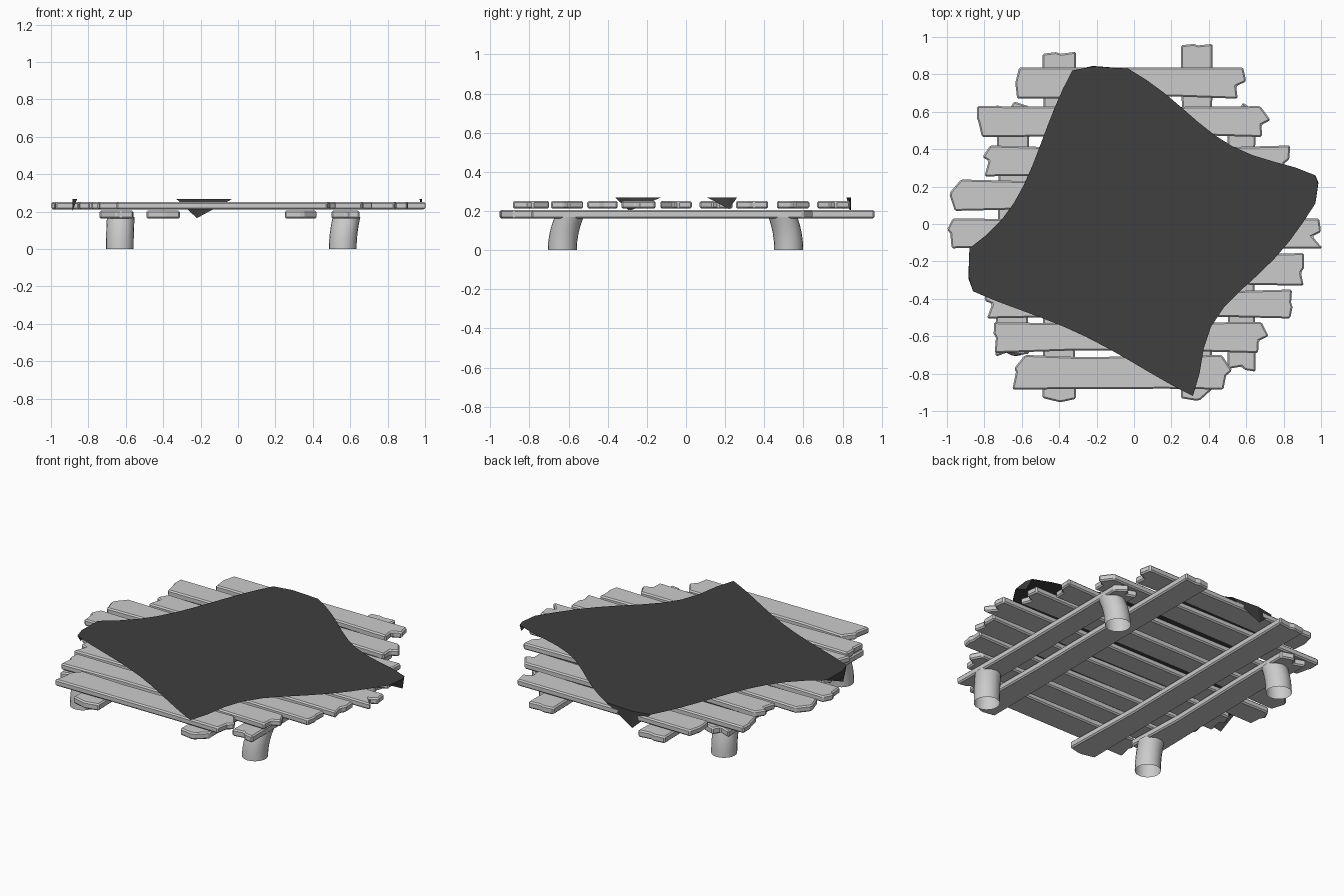
import bpy, bmesh, math, random
from mathutils import Vector

if "Cube" in bpy.data.objects:
    bpy.data.objects.remove(bpy.data.objects["Cube"])

random.seed(4)


def link(name, bm):
    me = bpy.data.meshes.new(name)
    bm.to_mesh(me)
    bm.free()
    ob = bpy.data.objects.new(name, me)
    bpy.context.collection.objects.link(ob)
    return ob


def board(name, a, b, lo, hi, z0, z1, along_y=False):
    """Rough-cut board from a to b, lo to hi wide, with jagged ends and wavy sides."""
    w = hi - lo
    jag = lambda s: s * random.uniform(-0.2, 1) * 0.06
    outline = [(a + jag(1), lo), (a + jag(1), lo + w * 0.5), (a, lo + w * 0.62), (a + jag(1), hi)]
    outline += [(a + (b - a) * t, hi - random.uniform(0, 0.015)) for t in (0.3, 0.7)]
    outline += [(b + jag(-1), hi), (b, lo + w * 0.55), (b + jag(-1), lo + w * 0.4), (b + jag(-1), lo)]
    outline += [(a + (b - a) * t, lo + random.uniform(0, 0.015)) for t in (0.7, 0.3)]
    bm = bmesh.new()
    pts = [(v, u) if along_y else (u, v) for u, v in outline]
    face = bm.faces.new([bm.verts.new((x, y, z0)) for x, y in pts])
    ext = bmesh.ops.extrude_face_region(bm, geom=[face])["geom"]
    bmesh.ops.translate(bm, vec=(0, 0, z1 - z0),
                        verts=[v for v in ext if isinstance(v, bmesh.types.BMVert)])
    bmesh.ops.recalc_face_normals(bm, faces=bm.faces)
    ob = link(name, bm)
    mod = ob.modifiers.new("worn_edges", "BEVEL")
    mod.width, mod.segments, mod.limit_method = 0.008, 1, "ANGLE"
    mod.angle_limit = math.radians(40)


def leg(name, x, y, dx, dy):
    """Open log leg, bending by dx, dy towards its top."""
    bm = bmesh.new()
    n, r, rings = 20, 0.074, []
    for k in range(5):
        t = k / 4
        rings.append([bm.verts.new((x + dx * t * t + r * math.cos(math.tau * i / n),
                                    y + dy * t * t + r * math.sin(math.tau * i / n),
                                    0.17 * t)) for i in range(n)])
    for a, b in zip(rings, rings[1:]):
        for i in range(n):
            j = (i + 1) % n
            bm.faces.new((a[i], a[j], b[j], b[i])).smooth = True
    link(name, bm)


# Top planks, back to front: left, right, front edge, back edge
planks = [(-.63, .60, .67, .838), (-.84, .73, .465, .63), (-.81, .83, .255, .42),
          (-.98, .93, .07, .238), (-1, 1, -.13, .03), (-.86, .91, -.33, -.155),
          (-.80, .84, -.505, -.35), (-.75, .72, -.69, -.525), (-.64, .525, -.885, -.70)]
for k, p in enumerate(planks):
    board(f"top_plank_{k + 1}", *p, 0.212, 0.252)

# Beams under the planks: front end, back end, left edge, right edge
board("long_beam_left", -.95, .91, -.49, -.31, .162, .205, True)
board("long_beam_right", -.94, .955, .25, .42, .162, .205, True)
board("short_beam_left", -.70, .655, -.74, -.56, .162, .205, True)
board("short_beam_right", -.78, .65, .50, .65, .162, .205, True)

# Four bent log legs
for side, x, dx in (("left", -.632, .005), ("right", .56, .02)):
    leg("leg_front_" + side, x, -.632, dx, .035)
    leg("leg_back_" + side, x, .525, dx, -.03)

# Dark cloth: flat sheet with inward-curved sides and three corners folded down
Z = 0.268
bm = bmesh.new()
loop = []


def sheet_point(p):
    loop.append(bm.verts.new((p.x, p.y, Z)))
    return loop[-1]


# each corner: its two ends, hanging tip, then inward bow and its peak along the next side
corners = [((-.33, .82), (-.03, .83), (-.22, .845, .165), .085, .58),
           ((.97, .26), (.97, .11), (.986, .22, .21), .12, .66),
           ((.315, -.92), None, None, .04, .52),
           ((-.86, -.36), (-.88, -.13), (-.886, -.29, .20), .085, .33)]
for i, (p, q, tip, bow, peak) in enumerate(corners):
    p = Vector(p)
    first = sheet_point(p)
    if q:
        q = Vector(q)
        mid = sheet_point(Vector(tip[:2]).lerp((p + q) / 2, 0.15))
        last = sheet_point(q)
        t = bm.verts.new(tip)
        bm.faces.new((first, mid, t))
        bm.faces.new((mid, last, t))
    start = q or p
    end = Vector(corners[(i + 1) % 4][0])
    d = (end - start).normalized()
    inward = Vector((d.y, -d.x))
    power = math.log(0.5) / math.log(peak)
    for k in range(1, 10):
        s = k / 10
        sheet_point(start.lerp(end, s) + inward * bow * math.sin(math.pi * s ** power) ** 1.7)
sheet = bm.faces.new(loop[::-1])
bmesh.ops.triangulate(bm, faces=[sheet])
cloth = link("cloth", bm)
mat = bpy.data.materials.new("dark_cloth")
mat.diffuse_color = (0.05, 0.05, 0.05, 1)
mat.use_nodes = True
mat.node_tree.nodes["Principled BSDF"].inputs["Base Color"].default_value = mat.diffuse_color
cloth.data.materials.append(mat)
